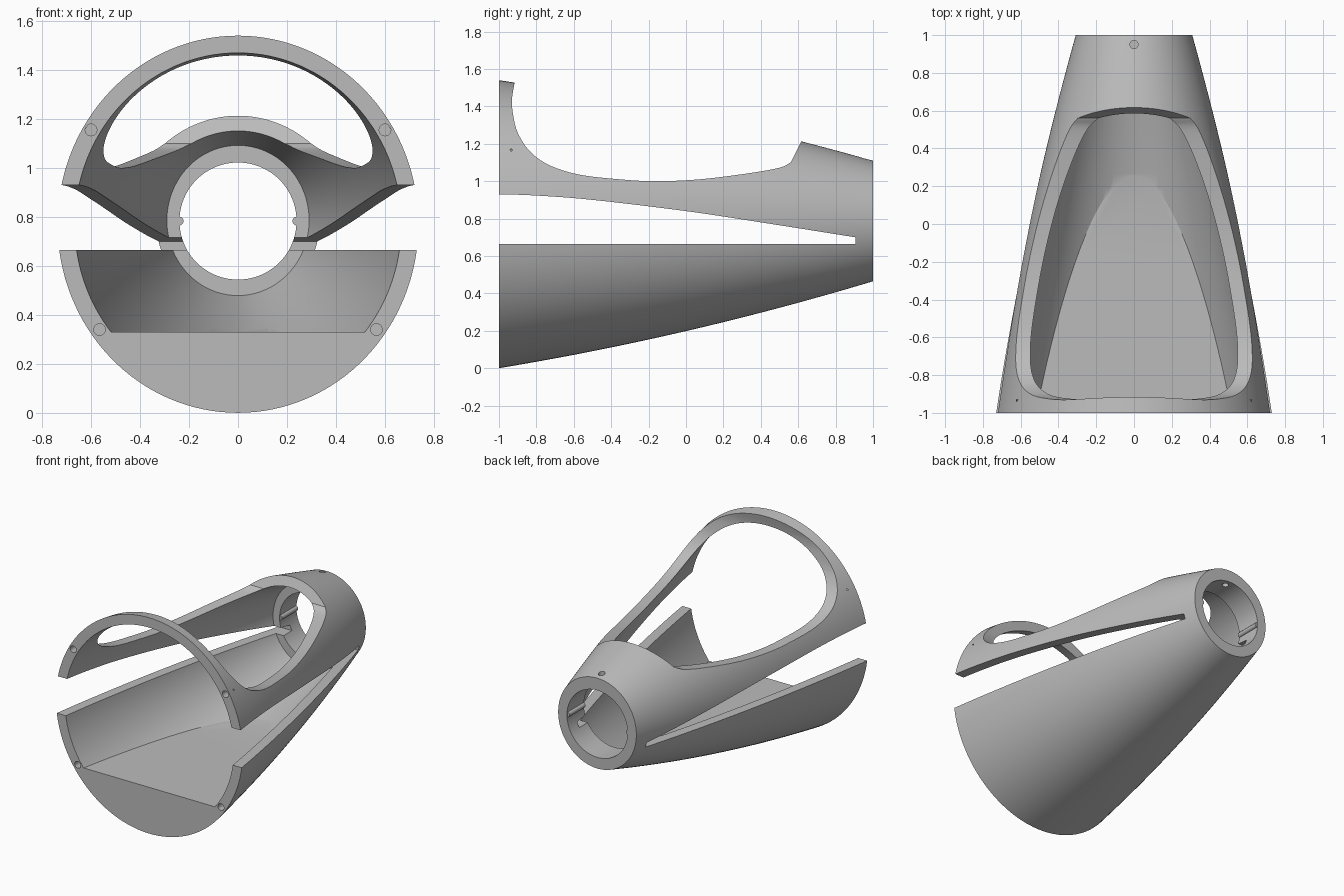
import bpy, bmesh, math
from mathutils import Vector, Matrix

cube = bpy.data.objects.get("Cube")
if cube:
    bpy.data.objects.remove(cube, do_unlink=True)

WALL = 0.07
SQUASH = 0.957      # width of the oval section relative to its height
SIDES = 128

grey = bpy.data.materials.new("plain grey")
grey.use_nodes = True
grey.diffuse_color = (0.5, 0.5, 0.5, 1)
grey.node_tree.nodes["Principled BSDF"].inputs["Base Color"].default_value = (0.5, 0.5, 0.5, 1)


def finish(name, bm):
    bmesh.ops.recalc_face_normals(bm, faces=bm.faces[:])
    mesh = bpy.data.meshes.new(name)
    bm.to_mesh(mesh)
    bm.free()
    obj = bpy.data.objects.new(name, mesh)
    bpy.context.collection.objects.link(obj)
    mesh.materials.append(grey)
    return obj


def tapered_body(name, y0, y1, inset, floor=None, steps=24):
    """Loft of oval sections whose height follows a gentle curve."""
    bm = bmesh.new()
    rings = []
    for i in range(steps + 1):
        y = y0 + (y1 - y0) * i / steps
        r = 0.58 - 0.2237 * y - 0.034 * y * y
        centre = 0.7785 + 0.0085 * y
        ring = []
        for k in range(SIDES):
            a = 2 * math.pi * k / SIDES
            ring.append(bm.verts.new(((r * SQUASH - inset) * math.cos(a), y,
                                      centre + (r - inset) * math.sin(a))))
        rings.append(ring)
    for a, b in zip(rings, rings[1:]):
        for k in range(SIDES):
            n = (k + 1) % SIDES
            bm.faces.new((a[k], a[n], b[n], b[k]))
    bm.faces.new(rings[0])
    bm.faces.new(rings[-1])
    if floor is not None:
        cut = bmesh.ops.bisect_plane(bm, geom=bm.verts[:] + bm.edges[:] + bm.faces[:],
                                     plane_co=(0, 0, floor), plane_no=(0, 0, 1),
                                     clear_inner=True)
        edges = [e for e in cut["geom_cut"] if isinstance(e, bmesh.types.BMEdge)]
        bmesh.ops.holes_fill(bm, edges=[e for e in edges if e.is_boundary], sides=0)
    return finish(name, bm)


def side_cutter(name, profile):
    """Prism across the full width from a (y, z) outline."""
    bm = bmesh.new()
    face = bm.faces.new([bm.verts.new((-1, y, z)) for y, z in profile])
    out = bmesh.ops.extrude_face_region(bm, geom=[face])
    bmesh.ops.translate(bm, vec=(2, 0, 0),
                        verts=[v for v in out["geom"] if isinstance(v, bmesh.types.BMVert)])
    return finish(name, bm)


def cylinder(name, radius, start, end, sides=32):
    start, end = Vector(start), Vector(end)
    axis = end - start
    bm = bmesh.new()
    bmesh.ops.create_cone(bm, cap_ends=True, segments=sides, radius1=radius,
                          radius2=radius, depth=axis.length)
    turn = Vector((0, 0, 1)).rotation_difference(axis).to_matrix().to_4x4()
    bm.transform(Matrix.Translation((start + end) / 2) @ turn)
    return finish(name, bm)


def smooth_path(points, steps=6):
    """Catmull-Rom curve through the points."""
    p = [Vector(q) for q in points]
    p = [2 * p[0] - p[1]] + p + [2 * p[-1] - p[-2]]
    path = []
    for a, b, c, d in zip(p, p[1:], p[2:], p[3:]):
        for i in range(steps):
            t = i / steps
            path.append(0.5 * (2 * b + (c - a) * t + (2 * a - 5 * b + 4 * c - d) * t * t
                               + (3 * b - a - 3 * c + d) * t ** 3))
    return [tuple(q) for q in path] + [tuple(p[-2])]


def apply_boolean(target, tool, operation="DIFFERENCE"):
    tool.hide_render = True
    mod = target.modifiers.new("cut", "BOOLEAN")
    mod.operation = operation
    mod.solver = "EXACT"
    mod.object = tool
    bpy.ops.object.select_all(action="DESELECT")
    bpy.context.view_layer.objects.active = target
    target.select_set(True)
    bpy.ops.object.modifier_apply(modifier=mod.name)
    bpy.data.objects.remove(tool, do_unlink=True)


def smooth(obj):
    bpy.ops.object.select_all(action="DESELECT")
    bpy.context.view_layer.objects.active = obj
    obj.select_set(True)
    bpy.ops.object.shade_smooth_by_angle(angle=math.radians(25))


# Tapered shell, hollowed down to a flat floor, with a round bore at the back
shell = tapered_body("tapered_shell", -1, 1, 0)
apply_boolean(shell, tapered_body("cavity", -1.05, 0.81, WALL, floor=0.33))
apply_boolean(shell, cylinder("bore", 0.239, (0, 0.7, 0.783), (0, 1.1, 0.783), 96))

# Long side slots that narrow towards the back
slot_top = smooth_path([(0.905, 0.70), (0.45, 0.772), (0, 0.84), (-0.5, 0.9),
                        (-0.8, 0.923), (-1, 0.93), (-1.1, 0.93)])
apply_boolean(shell, side_cutter("side_slot", [(-1.1, 0.665), (0.905, 0.665)] + slot_top))

# Large upper opening, leaving a hoop at the front
rim = smooth_path([(-0.915, 1.535), (-0.93, 1.44), (-0.925, 1.36), (-0.9, 1.26),
                   (-0.835, 1.16), (-0.73, 1.085), (-0.57, 1.035), (-0.355, 1.01),
                   (-0.165, 1.0), (0.075, 1.01), (0.34, 1.043), (0.5, 1.072), (0.56, 1.1)])
apply_boolean(shell, side_cutter("top_opening",
                                 [(-0.905, 1.8)] + rim + [(0.62, 1.22), (0.7, 1.4), (0.7, 1.8)]))

# Screw holes in the front face and a set-screw hole at the top back
for side in (-1, 1):
    for x, z in ((0.6, 1.155), (0.565, 0.34)):
        apply_boolean(shell, cylinder("screw_hole", 0.024, (side * x, -1.1, z),
                                      (side * x, -0.93, z), 20))
apply_boolean(shell, cylinder("set_screw_hole", 0.022, (0, 0.95, 0.9), (0, 0.95, 1.3), 20))
smooth(shell)

# Thin guide ribs on both sides of the bore
for side, label in ((-1, "right"), (1, "left")):
    rib = cylinder(label + "_bore_rib", 0.018, (side * 0.24, 0.815, 0.783),
                   (side * 0.24, 0.995, 0.783), 20)
    smooth(rib)
